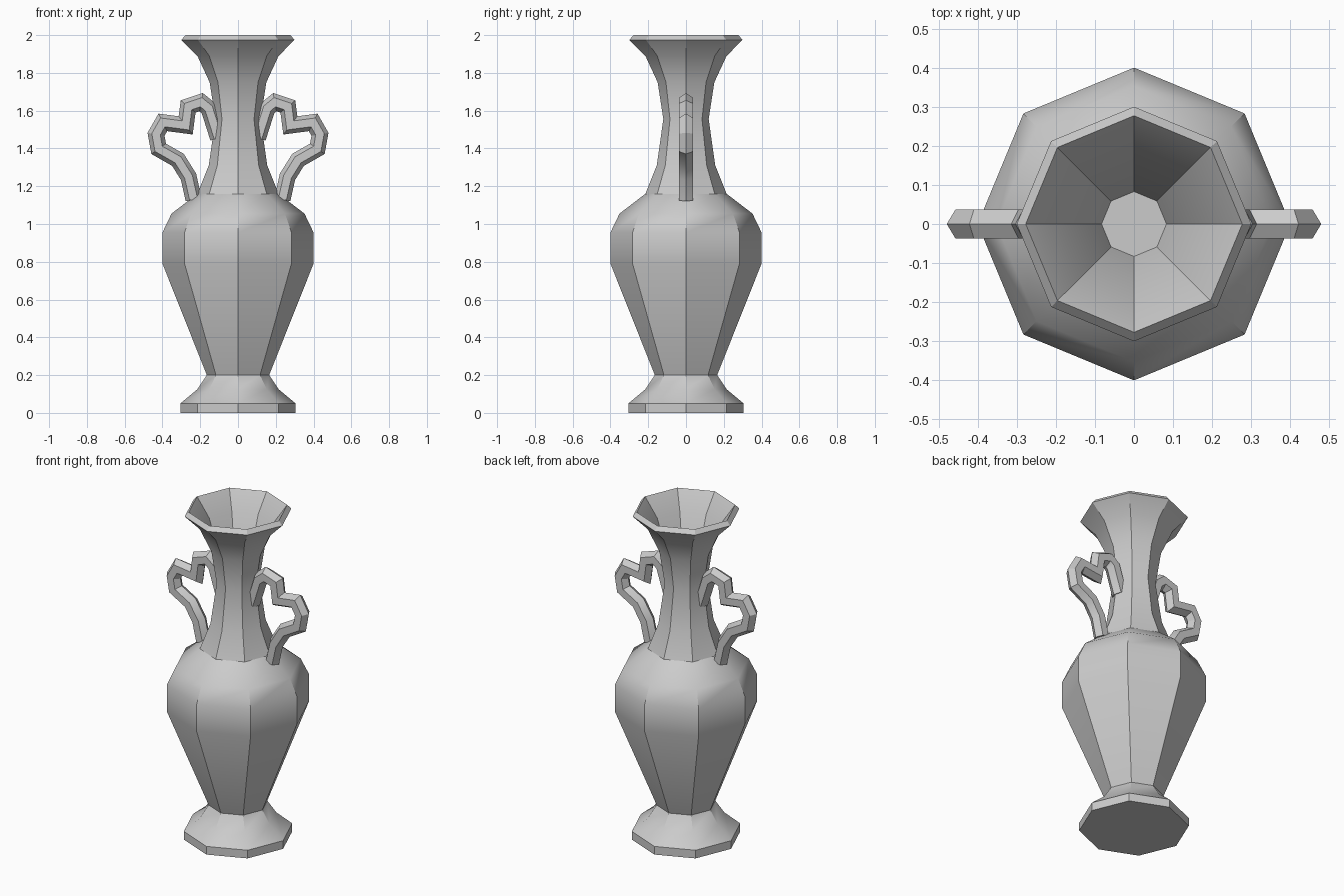
import bpy, bmesh, math
from mathutils import Vector

if "Cube" in bpy.data.objects:
    bpy.data.objects.remove(bpy.data.objects["Cube"])

stone = bpy.data.materials.new("grey stone")
stone.diffuse_color = (0.6, 0.6, 0.6, 1)
stone.use_nodes = True
stone.node_tree.nodes["Principled BSDF"].inputs["Base Color"].default_value = stone.diffuse_color


def loft(name, rings):
    """Skin equal-sized point rings and cap both ends."""
    bm = bmesh.new()
    loops = [[bm.verts.new(p) for p in ring] for ring in rings]
    for a, b in zip(loops, loops[1:]):
        n = len(a)
        for i in range(n):
            j = (i + 1) % n
            bm.faces.new((a[i], a[j], b[j], b[i]))
    bm.faces.new(loops[0])
    bm.faces.new(loops[-1])
    bmesh.ops.recalc_face_normals(bm, faces=bm.faces)
    mesh = bpy.data.meshes.new(name)
    bm.to_mesh(mesh)
    bm.free()
    obj = bpy.data.objects.new(name, mesh)
    bpy.context.collection.objects.link(obj)
    mesh.materials.append(stone)
    bpy.ops.object.select_all(action='DESELECT')
    obj.select_set(True)
    bpy.context.view_layer.objects.active = obj
    bpy.ops.object.shade_smooth_by_angle(angle=math.radians(30))
    return obj


# Octagonal vase: outer profile up to the lip, then down inside to the neck floor
profile = [(0.305, 0), (0.305, 0.05), (0.215, 0.125), (0.165, 0.2),
           (0.4, 0.79), (0.4, 0.955), (0.352, 1.055), (0.215, 1.16),
           (0.155, 1.31), (0.12, 1.555), (0.15, 1.75), (0.215, 1.89),
           (0.3, 1.975), (0.277, 2.0), (0.195, 1.89), (0.083, 1.56)]
loft("vase_body", [[(r * math.cos(k * math.pi / 4), r * math.sin(k * math.pi / 4), z)
                    for k in range(8)] for r, z in profile])

# Handles: hexagonal bar mitred along a scrolled path
path = [Vector(p) for p in [(0.235, 1.13), (0.262, 1.25), (0.318, 1.34),
                            (0.42, 1.398), (0.434, 1.475), (0.398, 1.538),
                            (0.277, 1.522), (0.264, 1.622), (0.195, 1.645),
                            (0.155, 1.612), (0.105, 1.455)]]


def handle(name, side):
    rings = []
    for i, p in enumerate(path):
        d_in = (p - path[max(i - 1, 0)]).normalized()
        d_out = (path[min(i + 1, len(path) - 1)] - p).normalized()
        t = (d_in + d_out).normalized()
        ref = d_out if d_out.length else d_in
        normal = Vector((t.y, -t.x)) / max(t.dot(ref), 0.5)
        ring = []
        for k in range(6):
            a = k * math.pi / 3
            q = p + normal * 0.043 * math.cos(a)
            ring.append((side * q.x, 0.043 * math.sin(a), q.y))
        rings.append(ring)
    loft(name, rings)


handle("right_handle", 1)
handle("left_handle", -1)
